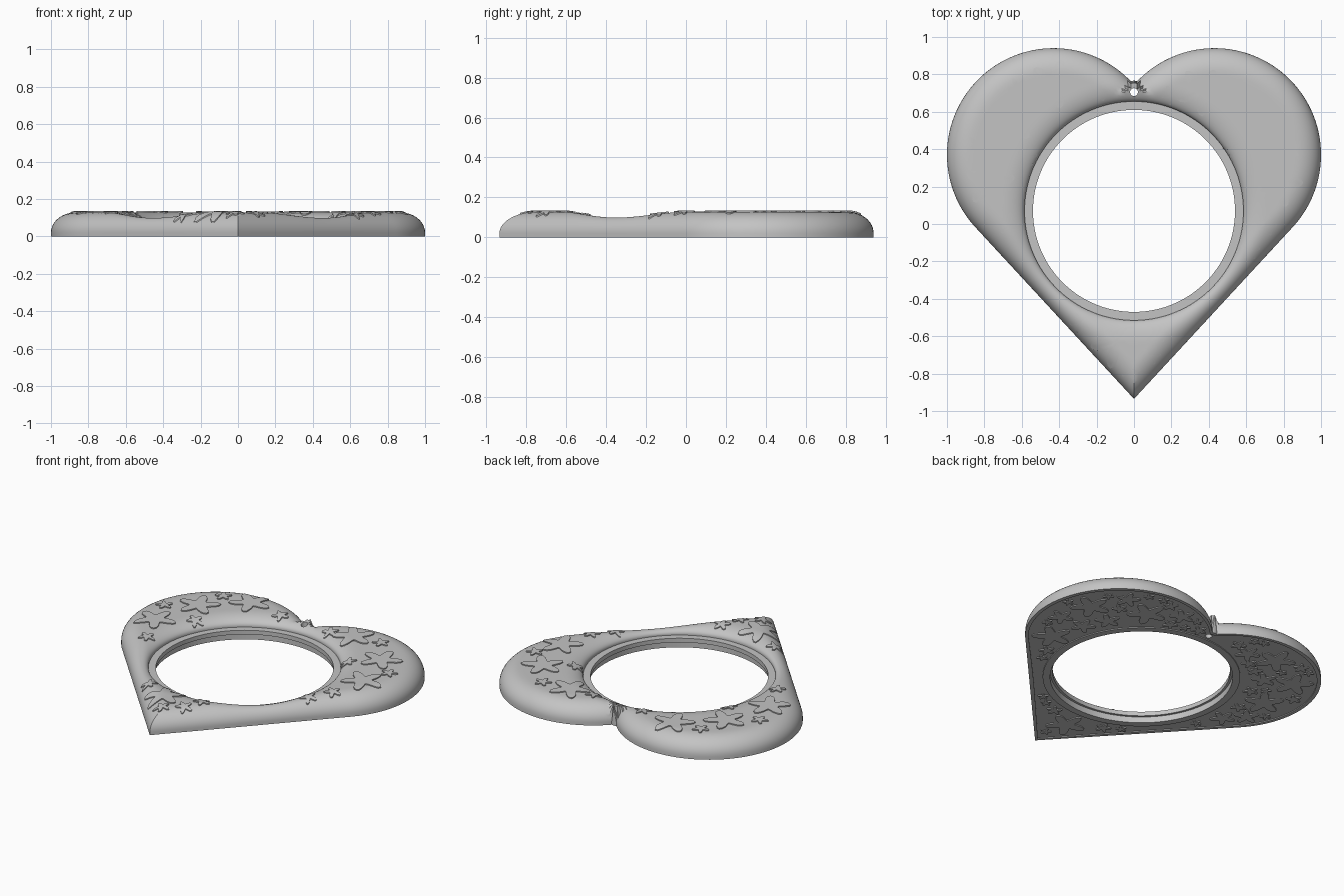
import bpy, bmesh, random
from math import sin, cos, pi, sqrt, hypot

if "Cube" in bpy.data.objects:
    bpy.data.objects.remove(bpy.data.objects["Cube"])

grey = bpy.data.materials.new("light grey")
grey.use_nodes = True
grey.diffuse_color = (0.55, 0.55, 0.55, 1)
grey.node_tree.nodes["Principled BSDF"].inputs["Base Color"].default_value = grey.diffuse_color

# Heart outline: two lobe circles and two straight sides running to the tip
LOBE_X, LOBE_Y, LOBE_R, TIP_Y = 0.43, 0.37, 0.57, -0.935
HOLE_Y, RIM_R = 0.07, 0.585
rise = LOBE_Y - TIP_Y
span = hypot(LOBE_X, rise)
side = sqrt(span * span - LOBE_R * LOBE_R)           # length of the straight side
ux = (LOBE_X * side + rise * LOBE_R) / span ** 2      # unit direction of the side
uy = (rise * side - LOBE_X * LOBE_R) / span ** 2


def edge_distance(x, y):
    """Distance from a point inside the heart to its outline."""
    x = abs(x)
    along = x * ux + (y - TIP_Y) * uy
    if along < side:
        return (y - TIP_Y) * ux - x * uy
    return LOBE_R - hypot(x - LOBE_X, y - LOBE_Y)


def rim_distance(x, y):
    return hypot(x, y - HOLE_Y) - RIM_R


def rounding(d, width):
    t = min(max(d / width, 0), 1)
    return sqrt(1 - (1 - t) ** 2)


def height(x, y):
    """Pillowed top, falling to the outline and to the round opening."""
    outer = rounding(edge_distance(x, y), 0.13)
    inner = rounding(rim_distance(x, y), 0.12)
    return 0.02 + 0.108 * outer * (0.5 + 0.5 * inner)


def outline_radius(a):
    """Reach of the outline from the opening's centre, by bisection."""
    low, high = RIM_R, 2.0
    for _ in range(40):
        mid = (low + high) / 2
        if edge_distance(mid * cos(a), HOLE_Y + mid * sin(a)) > 0:
            low = mid
        else:
            high = mid
    return low


def finish(name, bm, angle=0.7):
    bmesh.ops.recalc_face_normals(bm, faces=bm.faces)
    mesh = bpy.data.meshes.new(name)
    bm.to_mesh(mesh)
    bm.free()
    mesh.materials.append(grey)
    obj = bpy.data.objects.new(name, mesh)
    bpy.context.collection.objects.link(obj)
    bpy.ops.object.select_all(action="DESELECT")
    obj.select_set(True)
    bpy.context.view_layer.objects.active = obj
    bpy.ops.object.shade_smooth_by_angle(angle=angle)
    return obj


def bridge(bm, a, b):
    for i in range(len(a)):
        j = (i + 1) % len(a)
        bm.faces.new((a[i], a[j], b[j], b[i]))


# Heart frame: one cross-section swept around the opening
RAYS, STEPS = 256, 28
bm = bmesh.new()
sections = []
for k in range(RAYS):
    a = 2 * pi * k / RAYS
    reach = outline_radius(a)
    section = [(0.555, 0), (0.555, 0.04), (0.54, 0.04), (0.54, 0.068), (RIM_R, 0.068)]
    for s in range(STEPS + 1):
        r = RIM_R + (reach - RIM_R) * (1 - cos(pi * s / STEPS)) / 2
        section.append((r, height(r * cos(a), HOLE_Y + r * sin(a))))
    # Underside with a shallow recess between two flat borders
    section += [(reach, 0), (reach - 0.025, 0), (reach - 0.025, 0.006), (0.6, 0.006), (0.6, 0)]
    sections.append([bm.verts.new((r * cos(a), HOLE_Y + r * sin(a), z)) for r, z in section])
for k in range(RAYS):
    bridge(bm, sections[k], sections[(k + 1) % RAYS])
frame = finish("heart_frame", bm)

# Hanging hole in the notch
bpy.ops.mesh.primitive_cylinder_add(vertices=32, radius=0.021, depth=0.5, location=(0, 0.705, 0))
cutter = bpy.context.object
cutter.name = "hanging_hole_cutter"
cutter.hide_render = True
cut = frame.modifiers.new("hanging hole", "BOOLEAN")
cut.operation, cut.object, cut.solver = "DIFFERENCE", cutter, "EXACT"
bpy.context.view_layer.objects.active = frame
bpy.ops.object.modifier_apply(modifier=cut.name)
bpy.data.objects.remove(cutter)


def add_star(bm, x, y, size, turn, top):
    """Soft five-armed star; top stars follow the pillowed surface."""
    points, rings = 50, 5

    def ring(scale, lift):
        verts = []
        for i in range(points):
            a = 2 * pi * i / points
            r = scale * size * (0.42 + 0.58 * (0.5 + 0.5 * cos(5 * a)) ** 1.1)
            px, py = x + r * cos(a + turn), y + r * sin(a + turn)
            verts.append(bm.verts.new((px, py, height(px, py) + lift if top else lift)))
        return verts

    face, sunk = (0.007, -0.004) if top else (0, 0.008)
    previous = ring(1, sunk)
    for s in range(rings):
        current = ring(1 - s / rings, face)
        bridge(bm, previous, current)
        previous = current
    bm.faces.new(previous)


# Raised stars on the top
BIG, SMALL = 0.135, 0.055
big_spots = [(-0.77, 0.22), (-0.67, 0.54), (-0.43, 0.75), (0.36, 0.71),
             (0.69, 0.53), (0.77, 0.22), (-0.1, -0.64)]
small_spots = [(-0.18, 0.71), (-0.84, 0.42), (-0.67, -0.01), (-0.62, 0.73), (0.84, 0.4),
               (0.55, 0.73), (0.53, 0.41), (0.71, -0.01), (0.2, 0.69), (0.62, -0.14),
               (0.09, -0.7), (-0.02, -0.78), (0.14, -0.58), (-0.29, -0.53), (-0.57, 0.36)]
random.seed(4)
bm = bmesh.new()
for spots, size in ((big_spots, BIG), (small_spots, SMALL)):
    for x, y in spots:
        add_star(bm, x, y, size, random.uniform(0, 2 * pi), True)
finish("top_stars", bm)

# Scattered stars on the underside, packed from large to small
bm = bmesh.new()
placed = []
for size in (0.125, 0.08, 0.05, 0.035):
    for _ in range(1500):
        x, y = random.uniform(-1, 1), random.uniform(TIP_Y, 0.95)
        room = min(edge_distance(x, y) - 0.03, rim_distance(x, y) - 0.02,
                   hypot(x, y - 0.705) - 0.03)
        if room > size and all(hypot(x - p, y - q) > 0.9 * (size + s) for p, q, s in placed):
            placed.append((x, y, size))
            add_star(bm, x, y, size, random.uniform(0, 2 * pi), False)
finish("underside_stars", bm)
